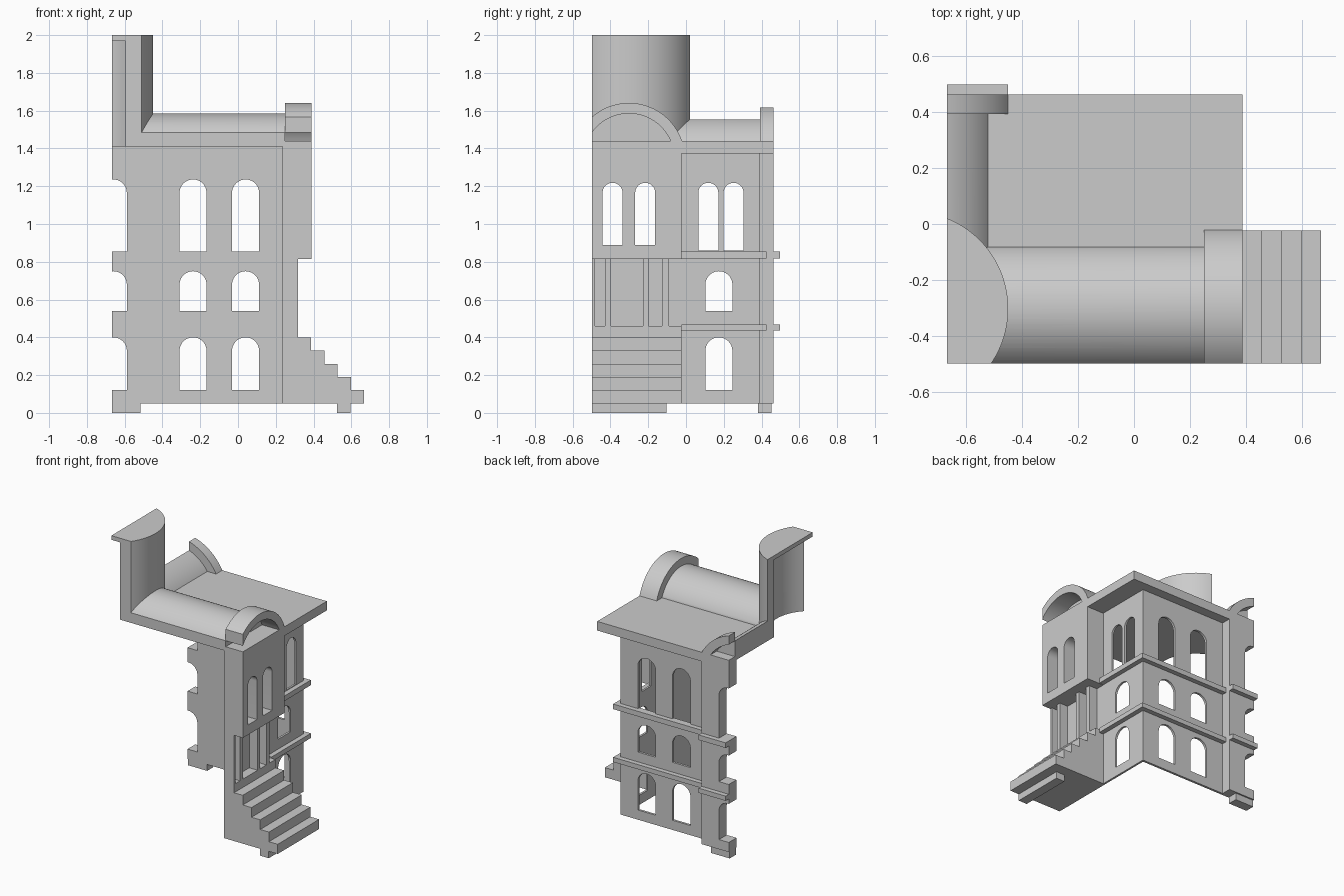
import bpy, bmesh
from math import sqrt, sin, cos, asin, acos, pi, radians

if "Cube" in bpy.data.objects:
    bpy.data.objects.remove(bpy.data.objects["Cube"])

stone = bpy.data.materials.new("grey stone")
stone.use_nodes = True
GREY = (0.6, 0.6, 0.6, 1)
stone.diffuse_color = GREY
stone.node_tree.nodes["Principled BSDF"].inputs["Base Color"].default_value = GREY

# Overall limits of the cut-away building
LEFT, FRONT = -0.667, -0.498
INNER_X, WALL_X, PIER_X, EDGE_X = 0.235, 0.25, 0.317, 0.388
INNER_Y, WALL_Y, EDGE_Y, BAY_X = 0.375, 0.392, 0.463, -0.45
PORTICO_END, BASE, CEILING, ROOF = -0.024, 0.05, 1.41, 1.44


def add_prism(bm, profile, axis, a, b):
    """Extrude a 2D profile along an axis; profile is (y,z), (x,z) or (x,y)."""
    def place(p, t):
        return {"x": (t, *p), "y": (p[0], t, p[1]), "z": (*p, t)}[axis]
    face = bm.faces.new([bm.verts.new(place(p, a)) for p in profile])
    new = bmesh.ops.extrude_face_region(bm, geom=[face])["geom"]
    shift = [q - p for p, q in zip(place((0, 0), a), place((0, 0), b))]
    bmesh.ops.translate(bm, vec=shift, verts=[g for g in new if isinstance(g, bmesh.types.BMVert)])


def make(name, solids):
    bm = bmesh.new()
    for s in solids:
        add_prism(bm, *s)
    bmesh.ops.recalc_face_normals(bm, faces=bm.faces)
    me = bpy.data.meshes.new(name)
    bm.to_mesh(me)
    bm.free()
    me.materials.append(stone)
    ob = bpy.data.objects.new(name, me)
    bpy.context.collection.objects.link(ob)
    me.shade_smooth()
    me.set_sharp_from_angle(angle=radians(30))
    return ob


def rect(u0, u1, v0, v1):
    return [(u0, v0), (u1, v0), (u1, v1), (u0, v1)]


def box(name, x0, x1, y0, y1, z0, z1):
    return make(name, [(rect(x0, x1, y0, y1), "z", z0, z1)])


def arc(cu, cv, r, a0, a1, n=32):
    return [(cu + r * cos(a0 + (a1 - a0) * i / n), cv + r * sin(a0 + (a1 - a0) * i / n))
            for i in range(n + 1)]


def arched(c, w, z0, z1):
    """Window outline with a round head."""
    return [(c - w / 2, z0), (c + w / 2, z0)] + arc(c, z1 - w / 2, w / 2, 0, pi, 20)


def cut(ob, cutter):
    mod = ob.modifiers.new("openings", "BOOLEAN")
    mod.operation, mod.solver, mod.object = "DIFFERENCE", "EXACT", cutter
    bpy.context.view_layer.update()
    me = bpy.data.meshes.new_from_object(ob.evaluated_get(bpy.context.evaluated_depsgraph_get()))
    ob.modifiers.clear()
    ob.data = me
    me.shade_smooth()
    me.set_sharp_from_angle(angle=radians(30))


# Cutters for windows and the gaps between the portico piers
STOREYS = [(0.12, 0.40), (0.54, 0.75), (0.855, 1.236)]
back_cutter = make("back_window_cutter", [
    (arched(c, 0.143, z0, z1), "y", 0.2, 0.6)
    for c in (-0.66, -0.238, 0.04) for z0, z1 in STOREYS])

right_openings = [(0.174, 0.143, *s) for s in STOREYS[:2]]
right_openings += [(c, 0.106, 0.86, 1.218) for c in (0.118, 0.252)]
right_openings += [(c, 0.106, 0.888, 1.218) for c in (-0.389, -0.216)]
gaps = [(-0.481, -0.429), (-0.397, -0.228), (-0.198, -0.127), (-0.09, 0)]
right_cutter = make("right_window_cutter",
                    [(arched(*o), "x", 0.1, 0.6) for o in right_openings]
                    + [(rect(a, b, 0.46, 0.816), "x", WALL_X, 0.35) for a, b in gaps])

# Thin main walls
right_wall = box("right_wall", INNER_X, WALL_X, PORTICO_END, WALL_Y, BASE, CEILING)
back_wall = box("back_wall", LEFT, INNER_X, INNER_Y, WALL_Y, BASE, CEILING)

# Projecting bays: portico on the right and bay on the back
portico_wall = box("portico_piers", INNER_X, PIER_X, FRONT, PORTICO_END, BASE, CEILING)
portico = box("upper_portico", PIER_X, EDGE_X, FRONT, PORTICO_END, 0.816, CEILING)
back_bay = box("back_bay", LEFT, BAY_X, WALL_Y, EDGE_Y, BASE, CEILING)
for ob, cutter in ((right_wall, right_cutter), (portico_wall, right_cutter),
                   (portico, right_cutter), (back_wall, back_cutter), (back_bay, back_cutter)):
    cut(ob, cutter)

# Entrance stairs, solid underneath
steps = [(PIER_X, BASE), (0.667, BASE)]
for i in range(5):
    z, x = 0.12 + 0.07 * i, 0.667 - 0.07 * i
    steps += [(x, z), (x - 0.07, z)]
make("entrance_stairs", [(steps, "y", FRONT, PORTICO_END)])

# Feet
box("stair_foot", 0.525, 0.595, FRONT, -0.103, 0, BASE)
box("back_foot", LEFT, -0.515, 0.382, 0.452, 0, BASE)

# String courses between the storeys
OUT = 0.035
for label, z0, z1 in (("lower", 0.435, 0.469), ("upper", 0.818, 0.855)):
    box(label + "_right_band", WALL_X, WALL_X + OUT, PORTICO_END, WALL_Y + OUT, z0, z1)
    box(label + "_back_band", BAY_X, WALL_X, WALL_Y, WALL_Y + OUT, z0, z1)
    box(label + "_bay_band", LEFT, BAY_X, EDGE_Y, 0.498, z0, z1)

# Flat roof and its deeper eaves
roof = box("flat_roof", LEFT, EDGE_X, FRONT, EDGE_Y, CEILING, ROOF)
box("right_eave", WALL_X, EDGE_X, PORTICO_END, EDGE_Y, 1.374, CEILING)
box("back_eave", BAY_X, WALL_X, WALL_Y, EDGE_Y, 1.374, CEILING)


# Barrel roofs ending in raised round arches
def roof_arc(c, z, r, start):
    return arc(c, z, r, acos((start - c) / r), asin((ROOF - z) / r))


def barrel(name, axis, c, z, r, rim, start, far, mid, end):
    curve = roof_arc(c, z, r, start)
    vault = make(name + "_barrel_roof",
                 [(curve + [(curve[-1][0], CEILING + 0.01), (start, CEILING + 0.01)], axis, far, mid)])
    make(name + "_roof_arch", [(roof_arc(c, z, rim, start) + curve[::-1], axis, mid, end)])
    return vault


right_vault = barrel("right", "x", -0.302, 1.345, 0.24, 0.296, FRONT, LEFT, 0.25, EDGE_X)
back_vault = barrel("back", "y", -0.77, 1.27, 0.302, 0.362, LEFT, -0.3, WALL_Y, EDGE_Y)

# Hollow round tower with a thin lid
TX, TY, TR = -0.796, -0.302, 0.347
outline = arc(TX, TY, TR, asin((FRONT - TY) / TR), acos((LEFT - TX) / TR), 40)
tower = make("round_tower", [(outline + [(LEFT, FRONT)], "z", CEILING, 2.0)])
tower_cutter = make("tower_cutter", [(arc(TX, TY, 0.28, 0, 2 * pi * 95 / 96, 95), "z", 1.3, 1.97)])
for ob in (tower, roof, right_vault, back_vault):
    cut(ob, tower_cutter)

for cutter in (back_cutter, right_cutter, tower_cutter):
    bpy.data.objects.remove(cutter)
